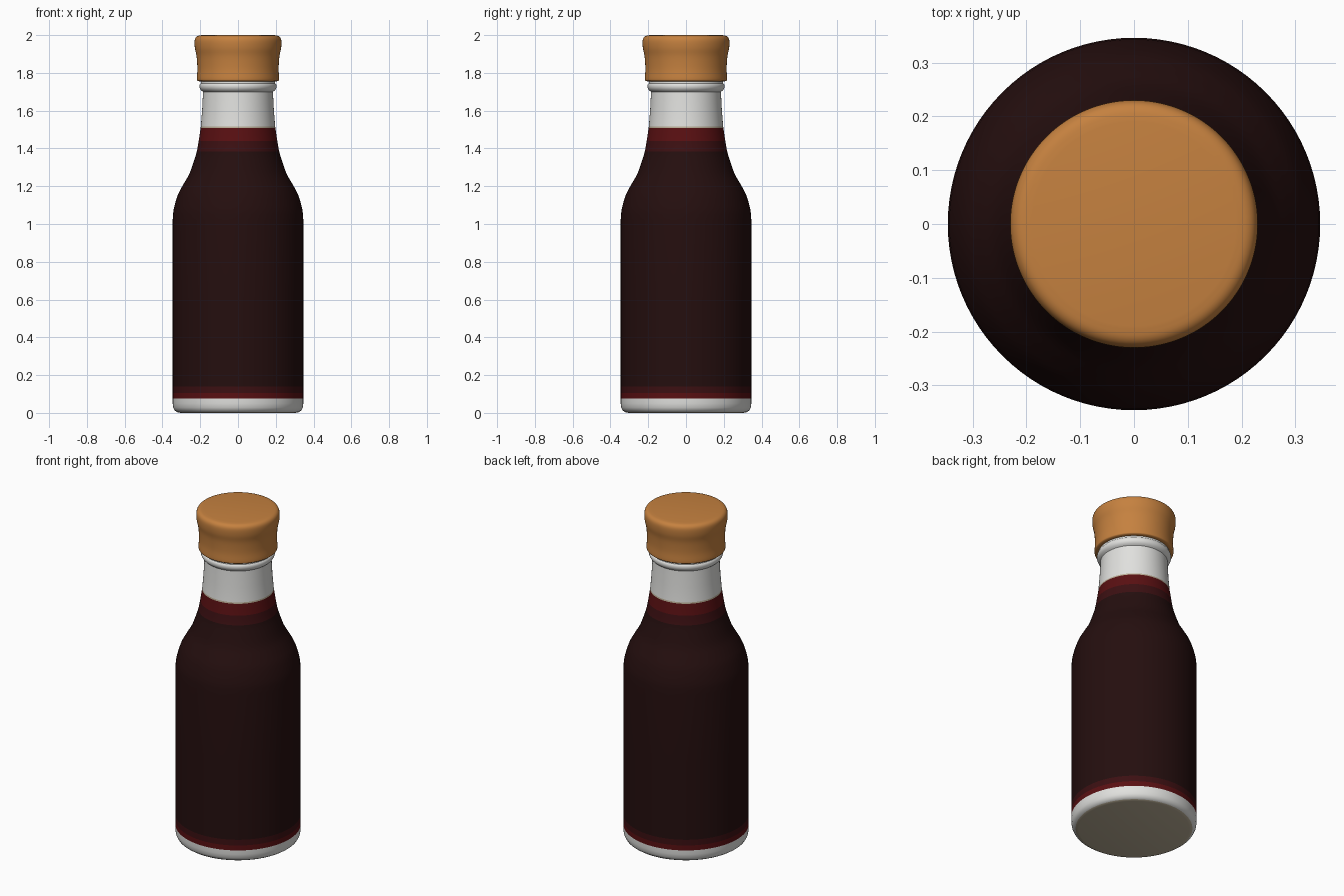
import bpy, bmesh, math
from mathutils import Vector

cube = bpy.data.objects.get("Cube")
if cube:
    bpy.data.objects.remove(cube, do_unlink=True)

SEGMENTS = 96


def material(name, rgb, roughness=0.6):
    mat = bpy.data.materials.new(name)
    mat.use_nodes = True
    mat.diffuse_color = (*rgb, 1)
    bsdf = next(n for n in mat.node_tree.nodes if n.type == 'BSDF_PRINCIPLED')
    bsdf.inputs["Base Color"].default_value = (*rgb, 1)
    bsdf.inputs["Roughness"].default_value = roughness
    return mat


def spline(points, steps=4):
    """Catmull-Rom curve through (radius, height) points."""
    pts = [Vector(p) for p in points]
    pts = [2 * pts[0] - pts[1]] + pts + [2 * pts[-1] - pts[-2]]
    out = []
    for a, b, c, d in zip(pts, pts[1:], pts[2:], pts[3:]):
        for i in range(steps):
            t = i / steps
            out.append(0.5 * (2 * b + (c - a) * t + (2 * a - 5 * b + 4 * c - d) * t ** 2
                              + (3 * b - a - 3 * c + d) * t ** 3))
    return [tuple(p) for p in out] + [tuple(points[-1])]


def lathe(name, profile, materials, rule=None):
    """Spin a profile about z, close both ends and colour faces by rule."""
    bm = bmesh.new()
    rings = []
    for r, z in profile:
        rings.append([bm.verts.new((r * math.cos(a), r * math.sin(a), z))
                      for a in (math.tau * i / SEGMENTS for i in range(SEGMENTS))])
    for low, high in zip(rings, rings[1:]):
        for i in range(SEGMENTS):
            j = (i + 1) % SEGMENTS
            bm.faces.new((low[i], low[j], high[j], high[i]))
    bm.faces.new(rings[0][::-1])
    bm.faces.new(rings[-1])
    bm.normal_update()
    mesh = bpy.data.meshes.new(name)
    for mat in materials:
        mesh.materials.append(mat)
    if rule:
        for face in bm.faces:
            face.material_index = rule(face)
    bm.to_mesh(mesh)
    bm.free()
    obj = bpy.data.objects.new(name, mesh)
    bpy.context.collection.objects.link(obj)
    bpy.ops.object.select_all(action='DESELECT')
    obj.select_set(True)
    bpy.context.view_layer.objects.active = obj
    bpy.ops.object.shade_smooth_by_angle(angle=math.radians(40))
    return obj


white = material("white glass", (0.75, 0.75, 0.73), 0.4)
dark = material("dark liquid", (0.018, 0.0045, 0.0045), 0.5)
deep_red = material("deep red liquid", (0.045, 0.005, 0.006), 0.5)
red = material("red liquid edge", (0.10, 0.005, 0.006), 0.5)
tan = material("tan base", (0.50, 0.43, 0.31))
cork = material("cork", (0.56, 0.22, 0.05), 0.8)

# Colour bands of the bottle: upper height limit and material slot
BANDS = [(0.075, 0), (0.105, 3), (0.14, 2), (1.385, 1), (1.44, 2), (1.507, 3), (1.515, 4)]


def band(face):
    if face.normal.z < -0.95:
        return 4
    z = face.calc_center_median().z
    return next((slot for top, slot in BANDS if z < top), 0)


# Bottle: rounded foot, straight body, curved shoulder, neck with a lip
foot = [(0.305, 0), (0.322, 0.004), (0.335, 0.013), (0.343, 0.028), (0.346, 0.05)]
body = [(0.346, z) for z in (0.075, 0.105, 0.14, 0.6)]
shoulder = spline([(0.346, 1.02), (0.34, 1.08), (0.318, 1.155), (0.289, 1.21), (0.258, 1.265),
                   (0.231, 1.34), (0.218, 1.385), (0.208, 1.44), (0.198, 1.507)])
neck = [(0.197, 1.515), (0.19, 1.6), (0.185, 1.7)]
lip = spline([(0.188, 1.702), (0.198, 1.711), (0.204, 1.724), (0.203, 1.738), (0.197, 1.745)], 2)
rim = [(0.195, 1.77)]
lathe("bottle", foot + body + shoulder + neck + lip + rim,
      [white, dark, deep_red, red, tan], band)

# Stopper: flared cap with softened edges
stopper = spline([(0.205, 1.755), (0.215, 1.759), (0.218, 1.77), (0.215, 1.82), (0.219, 1.885),
                  (0.228, 1.93), (0.23, 1.965), (0.225, 1.985), (0.212, 1.996), (0.19, 2.0)])
lathe("stopper", stopper, [cork])
